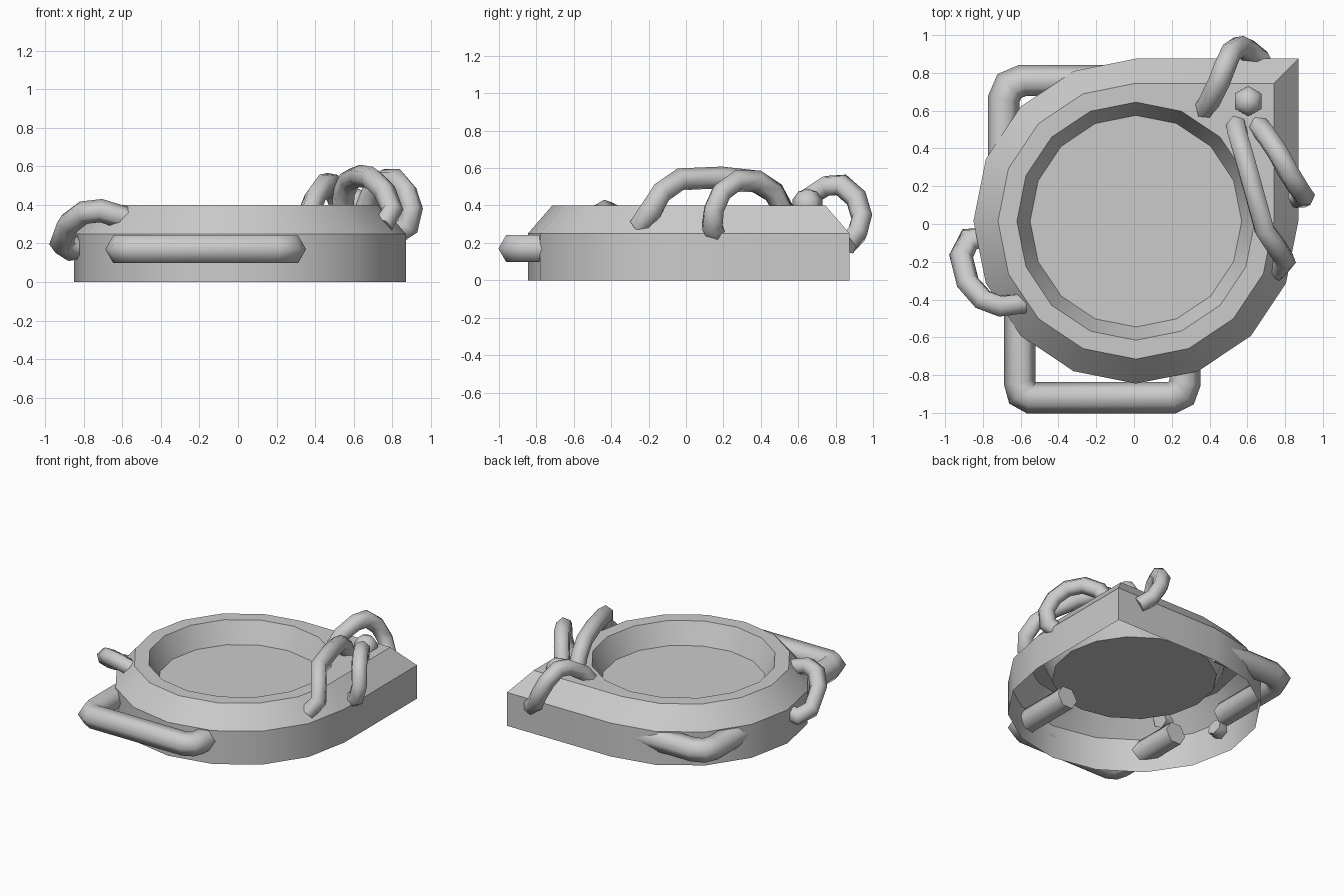
import bpy, bmesh, math
from mathutils import Vector

if "Cube" in bpy.data.objects:
    bpy.data.objects.remove(bpy.data.objects["Cube"])

SIDES = 16
CX, CY = 0.01, 0.015


def finish(name, bm, angle):
    bmesh.ops.recalc_face_normals(bm, faces=bm.faces)
    mesh = bpy.data.meshes.new(name)
    bm.to_mesh(mesh)
    bm.free()
    ob = bpy.data.objects.new(name, mesh)
    bpy.context.collection.objects.link(ob)
    bpy.ops.object.select_all(action='DESELECT')
    ob.select_set(True)
    bpy.context.view_layer.objects.active = ob
    bpy.ops.object.shade_smooth_by_angle(angle=math.radians(angle))
    return ob


def ring(bm, r, z, corner):
    """Ring of points; with corner=True the +x +y quarter becomes square."""
    verts = []
    for k in range(SIDES):
        a = 2 * math.pi * k / SIDES
        c, s = math.cos(a), math.sin(a)
        d = r / max(c, s) if corner and k <= SIDES // 4 else r
        verts.append(bm.verts.new((CX + d * c, CY + d * s, z)))
    return verts


def skin(bm, rings):
    for a, b in zip(rings, rings[1:]):
        n = len(a)
        for i in range(n):
            j = (i + 1) % n
            bm.faces.new((a[i], a[j], b[j], b[i]))


def tube(name, pts, radius, normal=None, sides=6):
    """Mitred hexagonal tube along a path."""
    pts = [Vector(p) for p in pts]
    if normal is None:
        normal = Vector()
        for a, b in zip(pts, pts[1:] + pts[:1]):
            normal += a.cross(b)
    normal = Vector(normal).normalized()
    bm = bmesh.new()
    rings = []
    for i, p in enumerate(pts):
        t_in = (p - pts[max(i - 1, 0)]).normalized()
        t_out = (pts[min(i + 1, len(pts) - 1)] - p).normalized()
        t = (t_in + t_out).normalized()
        miter = 1 / max(t.dot(t_out if i == 0 else t_in), 0.6)
        n = (normal - t * normal.dot(t)).normalized()
        side = t.cross(n)
        rings.append([bm.verts.new(p + radius * (
            side * math.cos(2 * math.pi * k / sides) * miter
            + n * math.sin(2 * math.pi * k / sides))) for k in range(sides)])
    skin(bm, rings)
    bm.faces.new(rings[0])
    bm.faces.new(rings[-1])
    return finish(name, bm, 65)


# Case: round shell with one square corner, bevelled top and shallow dish, open below
bm = bmesh.new()
rings = [ring(bm, r, z, c) for r, z, c in (
    (0.86, 0.0, True), (0.86, 0.25, True), (0.73, 0.40, True),
    (0.63, 0.40, False), (0.56, 0.245, False))]
skin(bm, rings)
bm.faces.new(rings[-1])
finish("case_shell", bm, 30)

# Side bars, ends reaching inside the shell
Z = 0.17
tube("front_bar", [(-0.605, -0.28, Z), (-0.605, -0.84, Z), (-0.59, -0.895, Z),
                   (-0.545, -0.92, Z), (0.20, -0.92, Z), (0.25, -0.895, Z),
                   (0.27, -0.84, Z), (0.27, -0.38, Z)], 0.083, (0, 0, 1))
tube("left_bar", [(-0.10, 0.76, Z), (-0.59, 0.76, Z), (-0.66, 0.73, Z),
                  (-0.69, 0.66, Z), (-0.69, 0.12, Z)], 0.083, (0, 0, 1))

# Curved loops on the rim
tube("left_loop", [(-0.77, -0.07, 0.19), (-0.87, -0.08, 0.17), (-0.915, -0.17, 0.20),
                   (-0.88, -0.31, 0.30), (-0.80, -0.40, 0.36), (-0.71, -0.435, 0.37),
                   (-0.58, -0.42, 0.33)], 0.06)
tube("back_loop", [(0.37, 0.60, 0.36), (0.40, 0.65, 0.44), (0.45, 0.75, 0.505),
                   (0.48, 0.83, 0.51), (0.515, 0.91, 0.44), (0.56, 0.94, 0.34),
                   (0.61, 0.915, 0.25), (0.68, 0.86, 0.19)], 0.058)
tube("long_loop", [(0.54, 0.53, 0.36), (0.55, 0.47, 0.47), (0.58, 0.37, 0.53),
                   (0.63, 0.19, 0.55), (0.69, -0.03, 0.54), (0.76, -0.13, 0.47),
                   (0.80, -0.19, 0.37), (0.75, -0.25, 0.29)], 0.058)
tube("short_loop", [(0.66, 0.52, 0.37), (0.70, 0.47, 0.47), (0.76, 0.38, 0.53),
                    (0.82, 0.27, 0.53), (0.87, 0.19, 0.47), (0.90, 0.15, 0.38),
                    (0.88, 0.14, 0.29), (0.82, 0.16, 0.25)], 0.058)

# Small bead on the square corner
bm = bmesh.new()
bmesh.ops.create_uvsphere(bm, u_segments=6, v_segments=5, radius=0.085)
bmesh.ops.translate(bm, verts=bm.verts, vec=(0.605, 0.65, 0.405))
finish("corner_bead", bm, 65)
